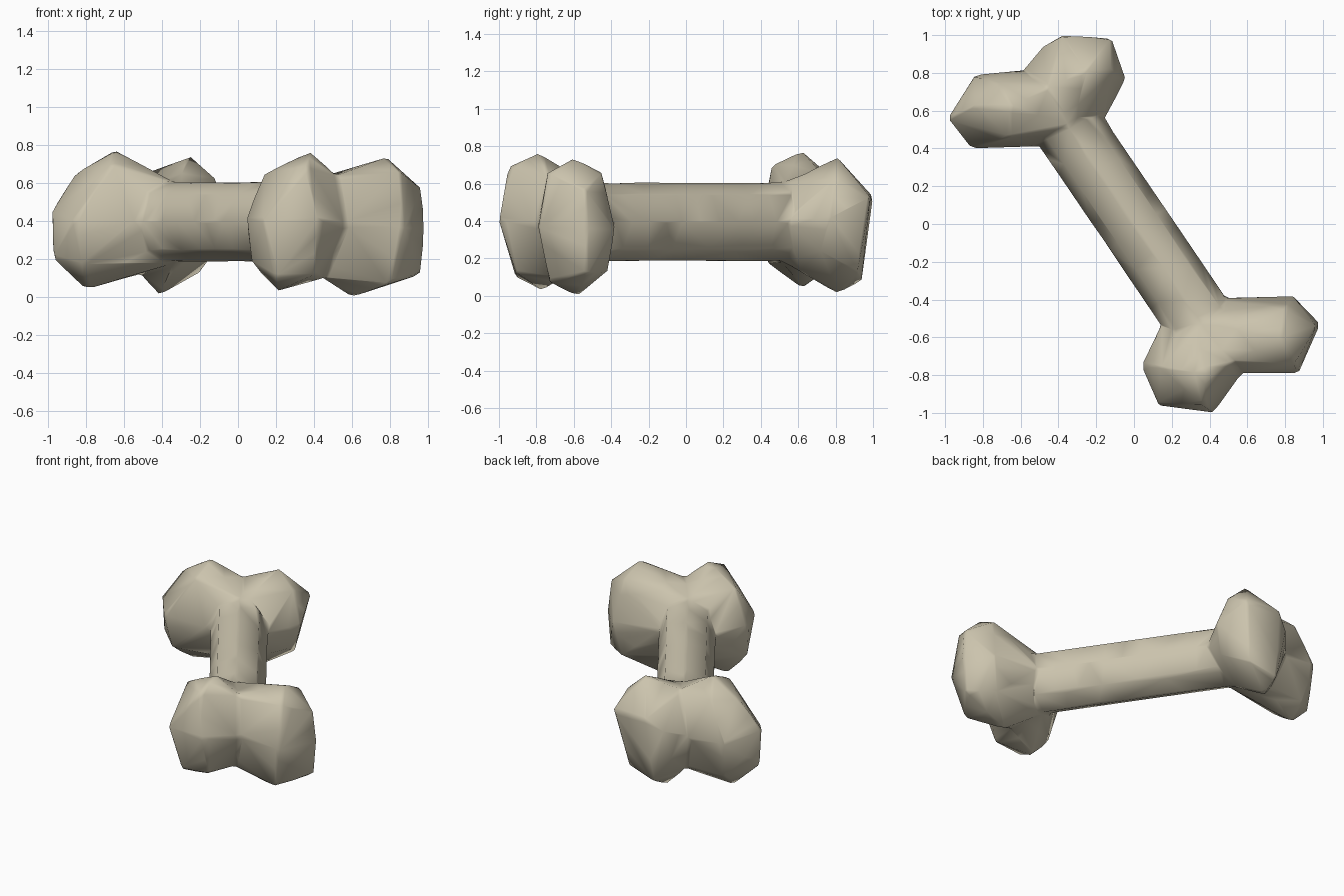
import bpy, bmesh, math
from mathutils import Vector

if "Cube" in bpy.data.objects:
    bpy.data.objects.remove(bpy.data.objects["Cube"])

mat = bpy.data.materials.new("bone beige")
mat.diffuse_color = (0.60, 0.55, 0.42, 1)
mat.use_nodes = True
mat.node_tree.nodes["Principled BSDF"].inputs["Base Color"].default_value = mat.diffuse_color


def hull(name, pts):
    """Convex low-poly solid around a few corner points."""
    bm = bmesh.new()
    for p in pts:
        bm.verts.new(p)
    bmesh.ops.convex_hull(bm, input=bm.verts)
    bmesh.ops.delete(bm, geom=[v for v in bm.verts if not v.link_faces], context='VERTS')
    bmesh.ops.recalc_face_normals(bm, faces=bm.faces)
    me = bpy.data.meshes.new(name)
    bm.to_mesh(me)
    bm.free()
    ob = bpy.data.objects.new(name, me)
    bpy.context.collection.objects.link(ob)
    me.materials.append(mat)
    return ob


# corner points of the four knobs, and the crease shared by each pair
near_crease = [(.57, -.79, .39), (.52, -.73, .64), (.45, -.68, .10), (.33, -.52, .60), (.33, -.52, .18)]
near_side = [
    (.78, -.60, .735), (.60, -.58, .0), (.985, -.53, .36), (.965, -.54, .57), (.965, -.53, .12),
    (.84, -.38, .36), (.80, -.45, .66), (.80, -.42, .13),
    (.87, -.79, .37), (.85, -.74, .66), (.80, -.73, .07), (.47, -.39, .40)]
near_end = [
    (.38, -.79, .765), (.21, -.77, .03), (.42, -1.0, .40), (.13, -.96, .40), (.36, -.95, .69),
    (.20, -.91, .10), (.40, -.91, .12), (.04, -.75, .42), (.14, -.76, .65), (.07, -.78, .18),
    (.14, -.54, .40)]
far_crease = [(-.59, .81, .40), (-.46, .72, .66), (-.52, .73, .12), (-.33, .52, .60), (-.33, .52, .18)]
far_side = [
    (-.65, .62, .775), (-.80, .62, .04), (-.985, .56, .45), (-.975, .57, .20), (-.85, .62, .655),
    (-.84, .79, .40), (-.80, .73, .14), (-.72, .75, .66),
    (-.86, .40, .40), (-.66, .46, .70), (-.82, .44, .17), (-.54, .41, .40)]
far_end = [
    (-.25, .81, .74), (-.41, .81, .01), (-.38, 1.0, .53), (-.12, .985, .53), (-.40, .94, .08),
    (-.20, .92, .13), (-.12, .80, .63), (-.045, .77, .42), (-.16, .54, .40), (-.48, .94, .45),
    (-.12, .72, .24)]

# eight-sided slanted shaft
axis = Vector((.36, -.53, 0))
side = Vector((.53, .36, 0)).normalized()
ring = [side * (.183 * math.cos(a)) + Vector((0, 0, .395 + .212 * math.sin(a)))
        for a in (i * math.pi / 4 for i in range(8))]
bone = hull("bone", [r + axis * s for r in ring for s in (-1, 1)])

# knobs on both ends
for name, pts in (("near_side_knob", near_side + near_crease), ("near_end_knob", near_end + near_crease),
                  ("far_side_knob", far_side + far_crease), ("far_end_knob", far_end + far_crease)):
    part = hull(name, pts)
    part.hide_render = True
    m = bone.modifiers.new("join " + name, 'BOOLEAN')
    m.operation, m.solver, m.object = 'UNION', 'EXACT', part

# fuse into one skin, soften the seams and reduce to a low-poly mesh
m = bone.modifiers.new("fuse", 'REMESH')
m.mode, m.voxel_size = 'VOXEL', 0.018
m = bone.modifiers.new("soften", 'SMOOTH')
m.factor, m.iterations = 0.5, 3
m = bone.modifiers.new("reduce", 'DECIMATE')
m.ratio = 0.016

# apply everything and drop the helpers
bpy.context.view_layer.objects.active = bone
bone.select_set(True)
for m in list(bone.modifiers):
    part = m.object if m.type == 'BOOLEAN' else None
    bpy.ops.object.modifier_apply(modifier=m.name)
    if part:
        bpy.data.objects.remove(part)

# one colour, smooth shading
bone.data.materials.clear()
bone.data.materials.append(mat)
for f in bone.data.polygons:
    f.use_smooth = True
    f.material_index = 0
